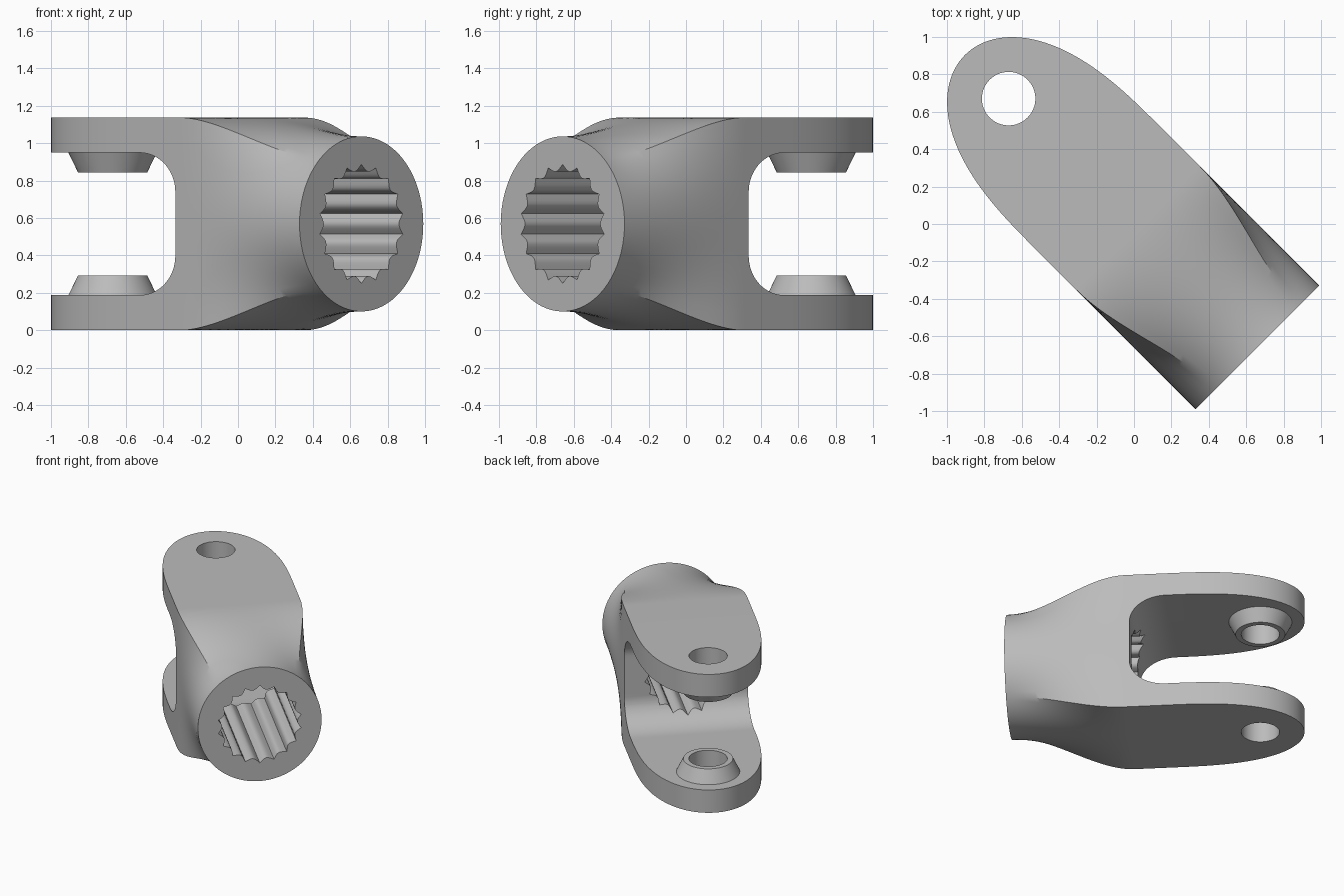
import bpy
import bmesh
from math import sin, cos, tan, pi, radians
from mathutils import Matrix

MID = 0.5685               # height of the shaft axis
HUB_U, HUB_R = -0.933, 0.468
ARM_H, ARM_W = 0.5685, 0.467
PIN_U = 0.948
TURN = Matrix.Translation((0, 0, MID)) @ Matrix.Rotation(radians(135), 4, 'Z')

if "Cube" in bpy.data.objects:
    bpy.data.objects.remove(bpy.data.objects["Cube"], do_unlink=True)

steel = bpy.data.materials.new("grey steel")
steel.use_nodes = True
GREY = (0.5, 0.5, 0.5, 1)
steel.diffuse_color = GREY
steel.node_tree.nodes["Principled BSDF"].inputs["Base Color"].default_value = GREY


def loft(name, rings):
    """Skin a list of closed rings, cap both ends and turn onto the diagonal."""
    bm = bmesh.new()
    loops = [[bm.verts.new(p) for p in ring] for ring in rings]
    for a, b in zip(loops, loops[1:]):
        for i in range(len(a)):
            j = (i + 1) % len(a)
            bm.faces.new((a[i], a[j], b[j], b[i]))
    bm.faces.new(loops[0])
    bm.faces.new(loops[-1])
    bmesh.ops.recalc_face_normals(bm, faces=bm.faces)
    bm.transform(TURN)
    mesh = bpy.data.meshes.new(name)
    bm.to_mesh(mesh)
    bm.free()
    mesh.materials.append(steel)
    obj = bpy.data.objects.new(name, mesh)
    bpy.context.collection.objects.link(obj)
    return obj


def disc(z, r, n=64):
    """Horizontal circle around the pin axis."""
    return [(PIN_U + r * cos(2 * pi * i / n), r * sin(2 * pi * i / n), z) for i in range(n)]


def combine(target, tool, operation):
    mod = target.modifiers.new(tool.name, 'BOOLEAN')
    mod.operation = operation
    mod.solver = 'EXACT'
    mod.object = tool
    bpy.context.view_layer.objects.active = target
    bpy.ops.object.modifier_apply(modifier=mod.name)
    bpy.data.objects.remove(tool, do_unlink=True)


# Cross-section: round at the hub, blending to a rectangle at the fork
CORNER = radians(48)
STEPS = 10


def section(u, blend, w):
    quarter = []
    for i in range(2 * STEPS + 1):
        if i <= STEPS:
            a = CORNER * i / STEPS
            box = (w, ARM_H * tan(a) / tan(CORNER))
        else:
            a = CORNER + (pi / 2 - CORNER) * (i - STEPS) / STEPS
            box = (w * tan(pi / 2 - a) / tan(pi / 2 - CORNER), ARM_H)
        y = HUB_R * cos(a) * (1 - blend) + box[0] * blend
        z = HUB_R * sin(a) * (1 - blend) + box[1] * blend
        quarter.append((y, z))
    half = quarter + [(-y, z) for y, z in quarter[-2::-1]]
    full = half + [(y, -z) for y, z in half[-2:0:-1]]
    return [(u, y, z) for y, z in full]


rings = []
FORK_U = -0.03
for i in range(33):
    t = i / 32
    rings.append(section(HUB_U + (FORK_U - HUB_U) * t, t * t * (3 - 2 * t), ARM_W))
# Rounded fork tip
TIP_START, TIP_LEN = 0.3, 0.978
for i in range(41):
    s = sin(pi / 2 * i / 40)
    w = ARM_W * max(1 - s ** 2.7, 0.0001) ** 0.5
    rings.append(section(TIP_START + TIP_LEN * s, 1, w))
yoke = loft("yoke", rings)

# Slot between the arms, with rounded throat
SLOT_H, SLOT_U, FILLET_U, FILLET_Z = 0.381, 0.007, 0.27, 0.21
upper = [(1.6, SLOT_H)]
for i in range(17):
    a = pi / 2 * i / 16
    upper.append((SLOT_U + FILLET_U * (1 - sin(a)), SLOT_H - FILLET_Z * (1 - cos(a))))
outline = upper + [(u, -z) for u, z in reversed(upper)]
slot = loft("slot_cutter", [[(u, v, z) for u, z in outline] for v in (-0.8, 0.8)])
combine(yoke, slot, 'DIFFERENCE')

# Tapered bosses on the inner faces of both arms
for side in (-1, 1):
    boss = loft("boss", [disc(side * 0.43, 0.26), disc(side * 0.275, 0.185)])
    combine(yoke, boss, 'UNION')

# Pin holes through arms and bosses
combine(yoke, loft("pin_cutter", [disc(-0.8, 0.143), disc(0.8, 0.143)]), 'DIFFERENCE')

# Splined bore through the hub
TEETH, PER_TOOTH = 18, 8
bore = []
for i in range(TEETH * PER_TOOTH):
    a = 2 * pi * i / (TEETH * PER_TOOTH)
    r = 0.318 - 0.034 * abs(sin(a * TEETH / 2))
    bore.append((r * sin(a), r * cos(a)))
cutter = loft("bore_cutter", [[(u, y, z) for y, z in bore] for u in (-1.2, 0.45)])
combine(yoke, cutter, 'DIFFERENCE')

bpy.ops.object.select_all(action='DESELECT')
yoke.select_set(True)
bpy.context.view_layer.objects.active = yoke
bpy.ops.object.shade_smooth_by_angle(angle=radians(28))
